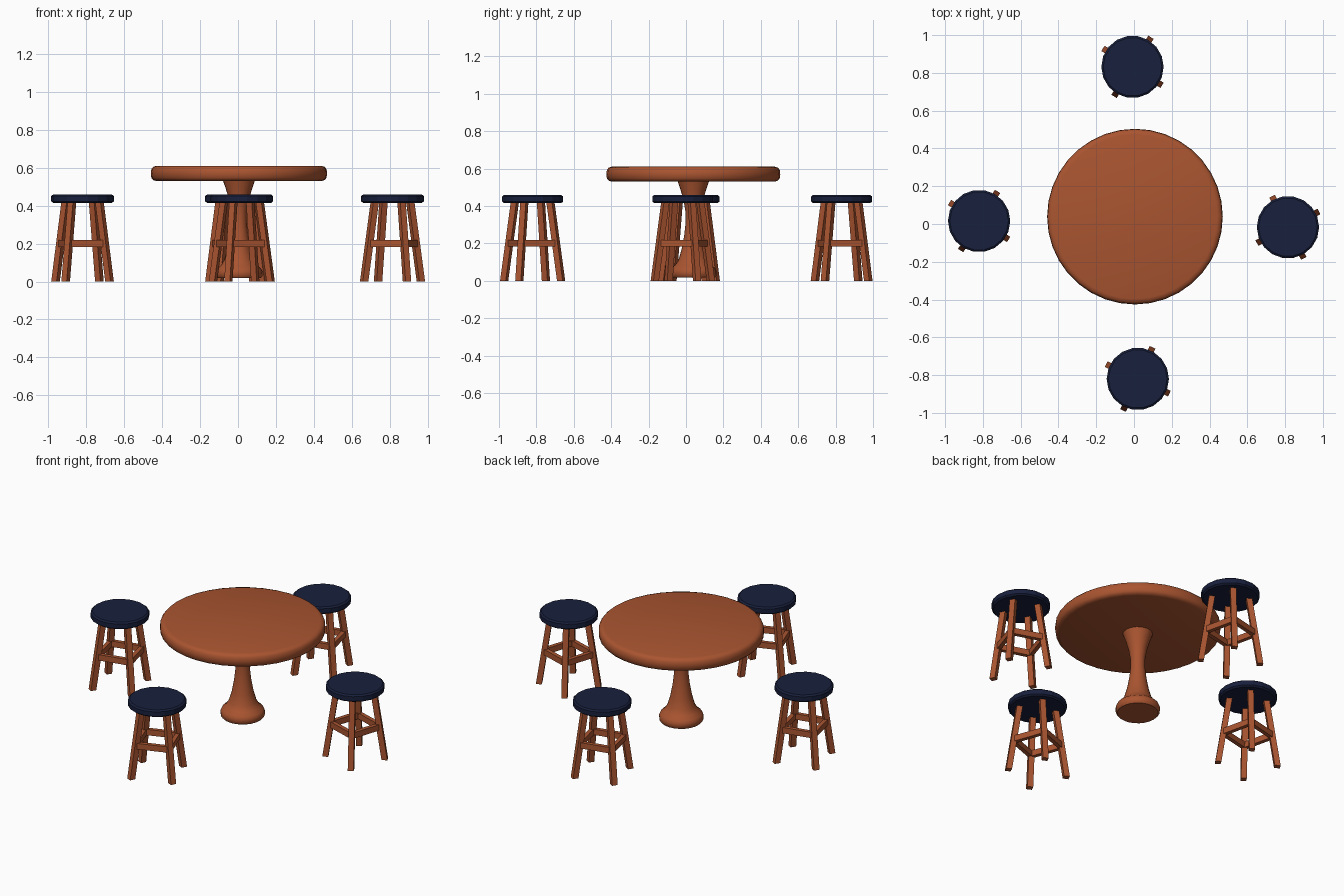
import bpy, bmesh
from math import sin, cos, pi, radians
from mathutils import Vector, Matrix

if "Cube" in bpy.data.objects:
    bpy.data.objects.remove(bpy.data.objects["Cube"])


def material(name, rgb):
    m = bpy.data.materials.new(name)
    m.diffuse_color = (*rgb, 1)
    m.use_nodes = True
    m.node_tree.nodes["Principled BSDF"].inputs["Base Color"].default_value = m.diffuse_color
    return m


WOOD = material("warm_wood", (0.40, 0.09, 0.03))
NAVY = material("navy_cushion", (0.009, 0.014, 0.045))


def finish(name, bm, mat, smooth=None):
    bmesh.ops.recalc_face_normals(bm, faces=bm.faces)
    me = bpy.data.meshes.new(name)
    bm.to_mesh(me)
    bm.free()
    me.materials.append(mat)
    ob = bpy.data.objects.new(name, me)
    bpy.context.collection.objects.link(ob)
    if smooth:
        bpy.ops.object.select_all(action='DESELECT')
        ob.select_set(True)
        bpy.context.view_layer.objects.active = ob
        bpy.ops.object.shade_smooth_by_angle(angle=radians(smooth))
    return ob


def lathe(name, profile, sides, center, mat, smooth=None):
    """Closed solid of revolution from (radius, z) points."""
    bm = bmesh.new()
    rings = [[bm.verts.new((center[0] + r * cos(2 * pi * i / sides),
                            center[1] + r * sin(2 * pi * i / sides), z))
              for i in range(sides)] for r, z in profile]
    for a, b in zip(rings, rings[1:]):
        for i in range(sides):
            j = (i + 1) % sides
            bm.faces.new((a[i], a[j], b[j], b[i]))
    bm.faces.new(rings[0])
    bm.faces.new(rings[-1])
    return finish(name, bm, mat, smooth)


def add_bar(bm, a, b, u, v):
    """Box from a to b; its end faces are spanned by half-vectors u and v."""
    ends = [[bm.verts.new(p + u * s + v * t)
             for s, t in ((-1, -1), (1, -1), (1, 1), (-1, 1))] for p in (a, b)]
    for i in range(4):
        j = (i + 1) % 4
        bm.faces.new((ends[0][i], ends[0][j], ends[1][j], ends[1][i]))
    bm.faces.new(ends[0])
    bm.faces.new(ends[1])


def polar(r, a, z):
    return Vector((r * cos(a), r * sin(a), z))


# Table: rounded top and turned pedestal
TABLE = (0.005, 0.039)
lathe("table_top", [(0.435, 0.53), (0.452, 0.535), (0.462, 0.547), (0.465, 0.57),
                    (0.462, 0.593), (0.452, 0.605), (0.435, 0.61)],
      36, TABLE, WOOD, 40)
lathe("table_pedestal", [(0.115, 0.018), (0.124, 0.028), (0.125, 0.05), (0.117, 0.068),
                         (0.096, 0.085), (0.078, 0.115), (0.062, 0.17), (0.049, 0.24),
                         (0.041, 0.31), (0.042, 0.37), (0.052, 0.43), (0.068, 0.485),
                         (0.085, 0.535)], 24, TABLE, WOOD, 40)

# Four stools: side, centre, leg rotation
STOOLS = (("left", (-0.82, 0.016), 58), ("right", (0.815, -0.017), 27),
          ("back", (-0.008, 0.832), 58), ("front", (0.02, -0.82), 65))
R_FOOT, R_TOP, H = 0.168, 0.105, 0.42

for side, c, turn in STOOLS:
    # Padded seat
    lathe(side + "_stool_seat", [(0.155, 0.415), (0.165, 0.423), (0.165, 0.451), (0.155, 0.459)],
          18, c, NAVY)
    # Splayed legs
    legs, rails = bmesh.new(), bmesh.new()
    zr = 0.2
    rr = R_FOOT + (R_TOP - R_FOOT) * zr / H
    for k in range(4):
        a = radians(turn + 90 * k)
        add_bar(legs, polar(R_FOOT, a, 0), polar(R_TOP, a, H),
                polar(0.0165, a, 0), polar(0.0165, a + pi / 2, 0))
        # Stretcher to the next leg
        add_bar(rails, polar(rr, a, zr), polar(rr, a + pi / 2, zr),
                polar(0.012, a + pi / 4, 0), Vector((0, 0, 0.018)))
    for name, bm in (("_stool_legs", legs), ("_stool_stretchers", rails)):
        bmesh.ops.transform(bm, matrix=Matrix.Translation((*c, 0)), verts=bm.verts)
        finish(side + name, bm, WOOD)
